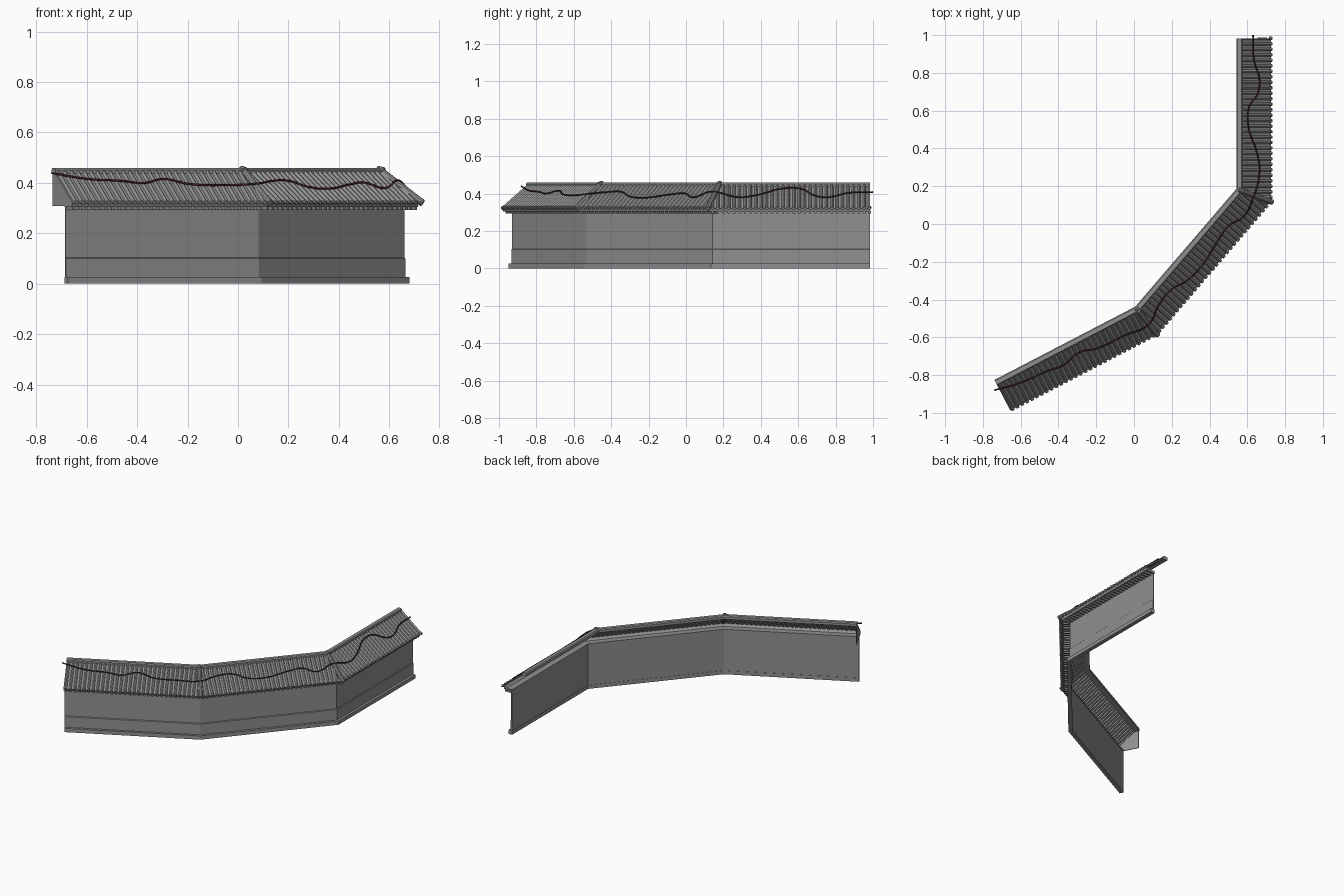
import bpy, bmesh, math
from mathutils import Vector

if "Cube" in bpy.data.objects:
    bpy.data.objects.remove(bpy.data.objects["Cube"])

# Plan line under the back of the ridge; d is measured outward from it
PLAN = [Vector(p) for p in ((-.738, -.828), (.008, -.44), (.545, .185), (.545, .983))]
TAN = [(b - a).normalized() for a, b in zip(PLAN, PLAN[1:])]
NOR = [Vector((t.y, -t.x)) for t in TAN]
PITCH = .029
EAVE = .179


def material(name, rgb):
    m = bpy.data.materials.new(name)
    m.diffuse_color = (*rgb, 1)
    m.use_nodes = True
    m.node_tree.nodes["Principled BSDF"].inputs["Base Color"].default_value = m.diffuse_color
    return m


GREY = material("grey stone", (.28, .28, .28))
CORD = material("dark red cord", (.07, .018, .02))


def finish(name, bm, mat, recalc=True):
    if recalc:
        bmesh.ops.recalc_face_normals(bm, faces=bm.faces)
    me = bpy.data.meshes.new(name)
    bm.to_mesh(me)
    bm.free()
    me.materials.append(mat)
    ob = bpy.data.objects.new(name, me)
    bpy.context.collection.objects.link(ob)
    return ob


def miter(j):
    """Outward offset direction at plan point j."""
    if j == 0:
        return NOR[0]
    if j == len(PLAN) - 1:
        return NOR[-1]
    a, b = NOR[j - 1], NOR[j]
    return (a + b) / (1 + a.dot(b))


def cut_normal(j):
    """Direction of the joint plane at plan point j."""
    if j == 0:
        return TAN[0]
    if j == len(PLAN) - 1:
        return TAN[-1]
    return (TAN[j - 1] + TAN[j]).normalized()


def at(i, u, d, z):
    p = PLAN[i] + TAN[i] * u + NOR[i] * d
    return Vector((p.x, p.y, z))


def inside(i, p):
    q = Vector((p.x, p.y))
    return (q - PLAN[i]).dot(cut_normal(i)) > 0 and (q - PLAN[i + 1]).dot(cut_normal(i + 1)) < 0


def roof_z(d):
    return .445 - .785 * (d - .02)


def sweep(name, profile, mat):
    """Closed (d, z) profile run along the plan with mitred corners."""
    bm = bmesh.new()
    rings = []
    for j, p in enumerate(PLAN):
        m = miter(j)
        rings.append([bm.verts.new((p.x + m.x * d, p.y + m.y * d, z)) for d, z in profile])
    n = len(profile)
    for a, b in zip(rings, rings[1:]):
        for k in range(n):
            bm.faces.new((a[k], a[(k + 1) % n], b[(k + 1) % n], b[k]))
    bm.faces.new(rings[0])
    bm.faces.new(rings[-1])
    return finish(name, bm, mat)


def rod(bm, a, b, r, sides=8):
    """Closed round bar from a to b."""
    axis = (b - a).normalized()
    s = axis.cross(Vector((0, 0, 1))).normalized()
    w = s.cross(axis)
    ring = [[bm.verts.new(p + r * (math.cos(2 * math.pi * k / sides) * s
             + math.sin(2 * math.pi * k / sides) * w)) for k in range(sides)] for p in (a, b)]
    for k in range(sides):
        l = (k + 1) % sides
        bm.faces.new((ring[0][k], ring[0][l], ring[1][l], ring[1][k]))
    bm.faces.new(ring[0])
    bm.faces.new(ring[1])


# Wall, plinth and the eave board filling the gap under the tiles
sweep("wall", [(.110, .02), (.119, .02), (.119, .1), (.115, .104), (.115, .308), (.110, .308)], GREY)
sweep("plinth", [(.108, 0), (.136, 0), (.136, .026), (.108, .026)], GREY)
sweep("eave_board", [(.108, .304), (.168, .304), (.174, .321), (.163, .328), (.150, .314), (.108, .314)], GREY)

# Ridge standing proud of the tiles
sweep("ridge", [(-.003, .436), (.03, .432), (.03, .452), (.025, .459), (.003, .459), (-.003, .453)], GREY)

# Corrugated tile slopes, trimmed at the joints
RIB = [(-.5, 0), (-.28, 0), (-.15, .007), (0, .0095), (.15, .007), (.28, 0)]
for i in range(len(TAN)):
    length = (PLAN[i + 1] - PLAN[i]).length
    count = int(length / PITCH)
    bm = bmesh.new()
    rows = []
    for k in range(-6, count + 7):
        for f, h in RIB:
            u = (k + .5 + f) * PITCH
            rows.append([bm.verts.new(at(i, u, d + h * .62, roof_z(d) + h * .78)) for d in (.02, EAVE)])
    for a, b in zip(rows, rows[1:]):
        bm.faces.new((a[0], a[1], b[1], b[0]))
    for j, sign in ((i, -1), (i + 1, 1)):
        c = cut_normal(j) * sign
        bmesh.ops.bisect_plane(bm, geom=bm.verts[:] + bm.edges[:] + bm.faces[:],
                               plane_co=(*PLAN[j], 0), plane_no=(c.x, c.y, 0), clear_outer=True)
    ob = finish(f"roof_tiles_{i + 1}", bm, GREY, recalc=False)
    mod = ob.modifiers.new("thickness", 'SOLIDIFY')
    mod.thickness = .003

    # Round eave tile ends and rafters below them
    ends, rafters = bmesh.new(), bmesh.new()
    for k in range(-6, count + 7):
        u = (k + .5) * PITCH
        z = roof_z(EAVE)
        if inside(i, at(i, u, EAVE, z)):
            rod(ends, at(i, u, EAVE - .008, z + .006), at(i, u, EAVE + .006, z + .001), .009)
        if inside(i, at(i, u, .165, 0)):
            vs = [at(i, u + s * .006, d, zz) for d, zz in ((.11, .292), (.16, .292), (.16, .306), (.11, .306))
                  for s in (-1, 1)]
            v = [rafters.verts.new(p) for p in vs]
            for f in ((0, 1, 3, 2), (2, 3, 5, 4), (4, 5, 7, 6), (6, 7, 1, 0), (0, 2, 4, 6), (1, 3, 5, 7)):
                rafters.faces.new([v[q] for q in f])
    finish(f"eave_tile_ends_{i + 1}", ends, GREY)
    finish(f"rafters_{i + 1}", rafters, GREY)

# Hip bars over the two corners, with a raised knob on the ridge
for j in (1, 2):
    bm = bmesh.new()
    m = miter(j)

    def hip(d, lift):
        p = PLAN[j] + m * d
        return Vector((p.x, p.y, roof_z(d) + lift))
    rod(bm, hip(.012, .004), hip(EAVE + .008, .006), .014, 10)
    rod(bm, hip(.008, .0), hip(.034, .014), .014, 10)
    finish(f"hip_bar_{j}", bm, GREY)

# Triangular board closing the left end
bm = bmesh.new()
tri = [[bm.verts.new(at(0, u, d, z)) for d, z in ((.002, .308), (.172, .308), (.174, .32), (.022, .44), (.002, .447))]
       for u in (.001, .005)]
bm.faces.new(tri[0])
bm.faces.new(tri[1])
for k in range(5):
    l = (k + 1) % 5
    bm.faces.new((tri[0][k], tri[0][l], tri[1][l], tri[1][k]))
finish("gable_board", bm, GREY)

# Winding cord lying on the tiles, passing over the hips
PATH = [(-.74, -.88), (-.6, -.84), (-.45, -.775), (-.38, -.75), (-.29, -.68), (-.2, -.66), (-.05, -.59),
        (.08, -.53), (.13, -.43), (.2, -.345), (.28, -.3), (.36, -.22), (.45, -.08), (.5, -.01),
        (.58, .04), (.63, .135), (.665, .28), (.65, .38), (.605, .52), (.61, .62), (.655, .69),
        (.665, .76), (.635, .87), (.63, 1.0)]
cu = bpy.data.curves.new("winding_cord", 'CURVE')
cu.dimensions = '3D'
cu.bevel_depth = .0042
cu.bevel_resolution = 2
cu.resolution_u = 6
cu.use_fill_caps = True
sp = cu.splines.new('BEZIER')
sp.bezier_points.add(len(PATH) - 1)
for k, (bp, p) in enumerate(zip(sp.bezier_points, PATH)):
    z = min(roof_z((Vector(p) - PLAN[i]).dot(NOR[i])) for i in range(3))
    bp.co = (*p, z + (.026 if k in (7, 15) else .014))
    bp.handle_left_type = bp.handle_right_type = 'AUTO'
cu.materials.append(CORD)
bpy.context.collection.objects.link(bpy.data.objects.new("winding_cord", cu))
